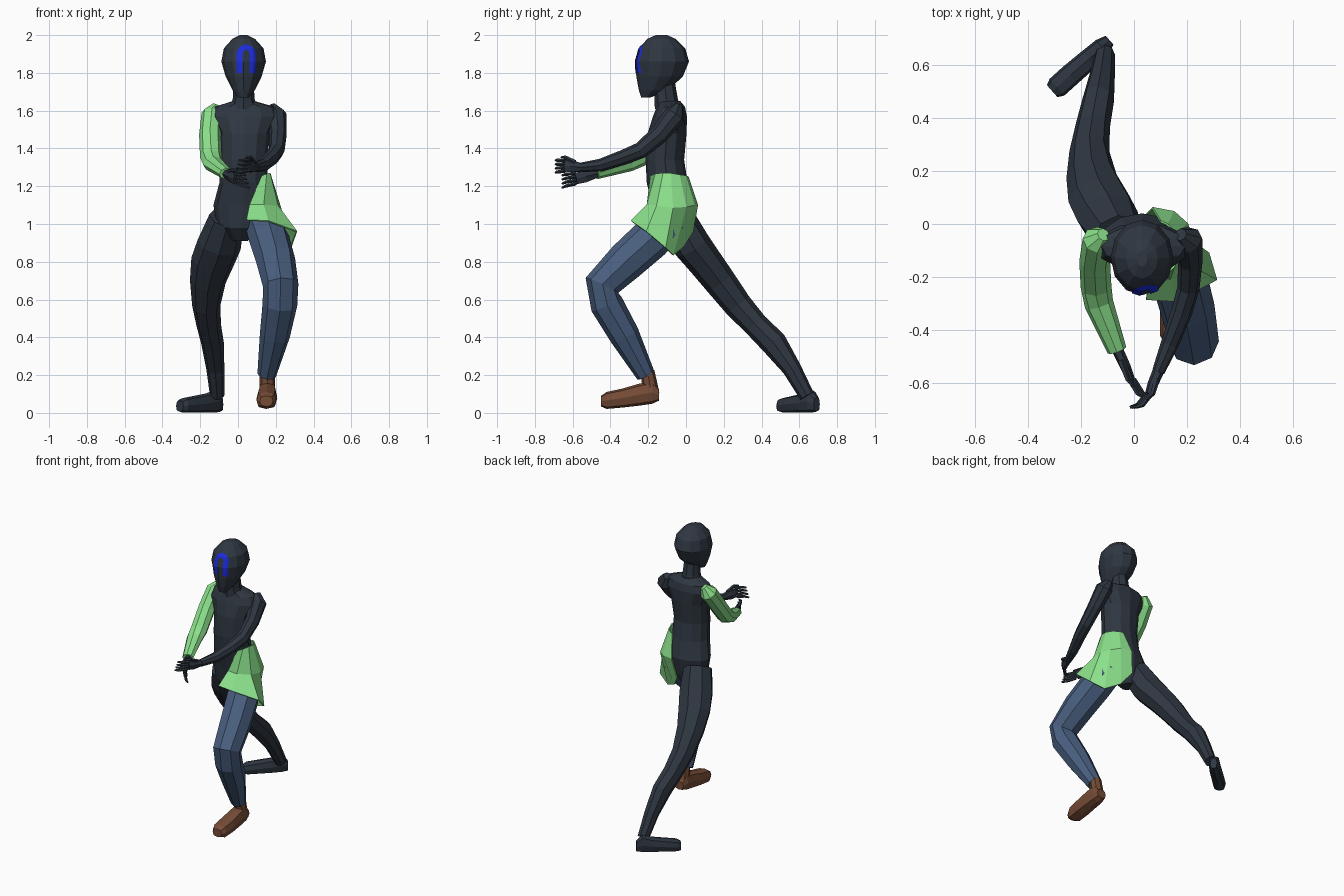
import bpy, bmesh, math
from mathutils import Vector
from mathutils.bvhtree import BVHTree


def material(name, rgb):
    m = bpy.data.materials.new(name)
    m.diffuse_color = (*rgb, 1)
    return m


DARK = material("dark slate", (0.028, 0.038, 0.053))
GREEN = material("light green", (0.26, 0.75, 0.26))
BLUE = material("denim blue", (0.065, 0.112, 0.21))
BROWN = material("leather brown", (0.18, 0.072, 0.037))
MARK = material("bright blue", (0.012, 0.026, 0.72))


def make(name, verts, faces, mat):
    bm = bmesh.new()
    vs = [bm.verts.new(v) for v in verts]
    for f in faces:
        bm.faces.new([vs[i] for i in f])
    bmesh.ops.recalc_face_normals(bm, faces=bm.faces)
    me = bpy.data.meshes.new(name)
    bm.to_mesh(me)
    bm.free()
    me.materials.append(mat)
    ob = bpy.data.objects.new(name, me)
    bpy.context.collection.objects.link(ob)
    return ob


def tube(name, stations, mat, n=8, axis=None, ref=(1, 0, 0), power=1.0):
    """Closed loft of elliptical rings; a station is (x, y, z, ru, rv)."""
    pts = [Vector(s[:3]) for s in stations]
    verts, faces = [], []
    for i, s in enumerate(stations):
        t = Vector(axis) if axis else pts[min(i + 1, len(pts) - 1)] - pts[max(i - 1, 0)]
        t.normalize()
        r = Vector(ref)
        u = (r - t * r.dot(t)).normalized()
        v = t.cross(u)
        for k in range(n):
            a = 2 * math.pi * k / n
            c, d = [math.copysign(abs(w) ** power, w) for w in (math.cos(a), math.sin(a))]
            verts.append(pts[i] + u * c * s[3] + v * d * s[4])
    for i in range(len(stations) - 1):
        for k in range(n):
            j = (k + 1) % n
            faces.append((i * n + k, i * n + j, i * n + n + j, i * n + n + k))
    faces += [tuple(range(n)), tuple(range(len(verts) - n, len(verts)))]
    return make(name, verts, faces, mat)


UP = (0, 0, 1)

# Head, neck and torso
head = tube("head", [
    (0.03, -0.212, 1.67, 0.03, 0.025), (0.03, -0.172, 1.71, 0.06, 0.078),
    (0.03, -0.14, 1.78, 0.095, 0.123), (0.03, -0.126, 1.86, 0.118, 0.142),
    (0.03, -0.126, 1.93, 0.105, 0.122), (0.03, -0.13, 1.98, 0.06, 0.075),
    (0.03, -0.13, 2.0, 0.02, 0.03)], DARK, 12, UP)
tube("neck", [(0.03, -0.095, 1.61, 0.075, 0.07), (0.03, -0.105, 1.66, 0.058, 0.062),
              (0.03, -0.115, 1.76, 0.052, 0.055)], DARK, 8, UP)
tube("torso", [
    (0.01, -0.05, 0.91, 0.04, 0.05), (0.02, -0.07, 0.98, 0.13, 0.09),
    (0.03, -0.07, 1.10, 0.16, 0.11), (0.03, -0.1, 1.22, 0.128, 0.108),
    (0.03, -0.112, 1.34, 0.125, 0.102), (0.035, -0.1, 1.48, 0.135, 0.103),
    (0.035, -0.085, 1.57, 0.18, 0.09), (0.035, -0.08, 1.62, 0.16, 0.075),
    (0.03, -0.09, 1.65, 0.06, 0.06)], DARK, 12, UP)

# Arched face marking laid on the head surface
tree = BVHTree.FromPolygons([v.co for v in head.data.vertices],
                            [tuple(p.vertices) for p in head.data.polygons])
path = [(-1, 1.80 + 0.02 * i) for i in range(5)]
path += [(-math.cos(math.pi * i / 8), 1.90 + 0.05 * math.sin(math.pi * i / 8)) for i in range(9)]
path += [(1, 1.88 - 0.02 * i) for i in range(5)]
mv, mf, W = [], [], 4
for s, z in path:
    for k in range(W):
        f = k / (W - 1)
        x = 0.043 + s * (0.05 - 0.032 * f)
        zz = z if z <= 1.90 else 1.90 + (z - 1.90) * (1 - 0.55 * f)
        hit = tree.ray_cast(Vector((x, -1, zz)), Vector((0, 1, 0)))[0]
        mv.append((x, hit.y - 0.005, zz))
for i in range(len(path) - 1):
    for k in range(W - 1):
        a = i * W + k
        mf.append((a, a + 1, a + W + 1, a + W))
make("face_marking", mv, mf, MARK)

# Arms
tube("right_sleeve", [
    (-0.115, -0.04, 1.625, 0.025, 0.025), (-0.138, -0.06, 1.58, 0.056, 0.058),
    (-0.148, -0.14, 1.47, 0.058, 0.055), (-0.143, -0.235, 1.355, 0.058, 0.052),
    (-0.132, -0.30, 1.32, 0.055, 0.042), (-0.064, -0.475, 1.267, 0.037, 0.03)], GREEN)
tube("left_arm", [
    (0.175, -0.04, 1.625, 0.025, 0.025), (0.202, -0.06, 1.575, 0.056, 0.058),
    (0.212, -0.14, 1.475, 0.046, 0.05), (0.205, -0.24, 1.39, 0.042, 0.044),
    (0.18, -0.33, 1.353, 0.04, 0.04), (0.135, -0.45, 1.312, 0.034, 0.034),
    (0.092, -0.555, 1.30, 0.024, 0.025)], DARK)


# Hands with four curled fingers and a thumb
def hand(side, wrist, knuckle, tip, spread):
    w, k, t, s = Vector(wrist), Vector(knuckle), Vector(tip), Vector(spread)
    tube(side + "_palm", [(*w, 0.022, 0.022), (*w.lerp(k, 0.6), 0.02, 0.036),
                          (*k, 0.014, 0.035)], DARK, 6)
    for i in range(4):
        o = s * (i - 1.5) * 0.019
        m = k.lerp(t, 0.55) + o * 1.15 + Vector((0, -0.014, 0))
        tube(f"{side}_finger_{i + 1}", [(*(k + o), 0.01, 0.01), (*m, 0.009, 0.009),
                                        (*(t + o * 1.2), 0.006, 0.006)], DARK, 5)
    a = w.lerp(k, 0.4) + s * 0.025
    b = k + s * 0.048
    tube(side + "_thumb", [(*a, 0.012, 0.012), (*b, 0.01, 0.01),
                           (*(b + (t - k) * 0.4), 0.006, 0.006)], DARK, 5)


hand("right", (-0.066, -0.465, 1.267), (-0.01, -0.585, 1.24), (0.05, -0.655, 1.225), (-0.3, 0, 0.95))
hand("left", (0.093, -0.55, 1.30), (0.055, -0.64, 1.308), (-0.005, -0.69, 1.305), (0.3, 0, 0.95))

# Bent front leg in trousers, with shoe
tube("left_trouser_leg", [
    (0.12, -0.07, 1.02, 0.09, 0.09), (0.165, -0.185, 0.922, 0.108, 0.11),
    (0.2, -0.315, 0.805, 0.104, 0.105), (0.226, -0.445, 0.675, 0.094, 0.095),
    (0.222, -0.42, 0.575, 0.092, 0.088), (0.195, -0.325, 0.41, 0.08, 0.08),
    (0.152, -0.213, 0.2, 0.05, 0.05)], BLUE)
tube("left_shoe", [
    (0.155, -0.142, 0.095, 0.035, 0.03), (0.155, -0.18, 0.108, 0.047, 0.06),
    (0.155, -0.25, 0.096, 0.05, 0.058), (0.153, -0.34, 0.078, 0.055, 0.05),
    (0.15, -0.42, 0.066, 0.052, 0.045), (0.15, -0.45, 0.062, 0.035, 0.028)],
    BROWN, 8, (0, -1, 0), power=0.7)
tube("left_shoe_ankle", [(0.155, -0.182, 0.10, 0.043, 0.042),
                         (0.155, -0.205, 0.22, 0.04, 0.038)], BROWN)

# Stretched back leg, with foot turned outward
tube("right_leg", [
    (-0.06, -0.05, 1.03, 0.095, 0.095), (-0.1, 0.03, 0.89, 0.118, 0.1),
    (-0.135, 0.1, 0.80, 0.115, 0.092), (-0.16, 0.18, 0.695, 0.095, 0.085),
    (-0.168, 0.275, 0.57, 0.075, 0.075), (-0.155, 0.37, 0.465, 0.065, 0.066),
    (-0.135, 0.465, 0.37, 0.06, 0.07), (-0.12, 0.56, 0.235, 0.048, 0.05),
    (-0.11, 0.64, 0.09, 0.038, 0.04)], DARK)
tube("right_foot", [
    (-0.092, 0.692, 0.045, 0.022, 0.038), (-0.12, 0.665, 0.062, 0.036, 0.061),
    (-0.17, 0.62, 0.052, 0.04, 0.051), (-0.24, 0.56, 0.045, 0.042, 0.044),
    (-0.29, 0.515, 0.04, 0.042, 0.039), (-0.308, 0.5, 0.036, 0.03, 0.03)],
    DARK, 8, (-0.75, -0.66, 0), (0.66, -0.75, 0), 0.7)

# Flared half tunic around the left hip: rows of points from front to back
rows = [
    [(0.125, -0.185, 1.255), (0.15, -0.16, 1.265), (0.166, -0.12, 1.27), (0.168, -0.08, 1.268),
     (0.155, -0.035, 1.26), (0.125, -0.002, 1.255), (0.1, 0.01, 1.25)],
    [(0.06, -0.195, 1.10), (0.135, -0.205, 1.10), (0.21, -0.155, 1.095), (0.225, -0.07, 1.085),
     (0.2, 0.0, 1.09), (0.15, 0.045, 1.10), (0.07, 0.06, 1.10)],
    [(0.045, -0.283, 1.02), (0.16, -0.29, 1.015), (0.31, -0.21, 0.96), (0.28, -0.11, 0.875),
     (0.19, -0.07, 0.835), (0.1, -0.015, 0.88), (0.045, 0.035, 0.96)]]
C = len(rows[0])
tunic = make("half_tunic", [p for r in rows for p in r],
             [(i * C + k, i * C + k + 1, (i + 1) * C + k + 1, (i + 1) * C + k)
              for i in range(2) for k in range(C - 1)], GREEN)
thick = tunic.modifiers.new("thickness", "SOLIDIFY")
thick.thickness = 0.008
thick.offset = 0
